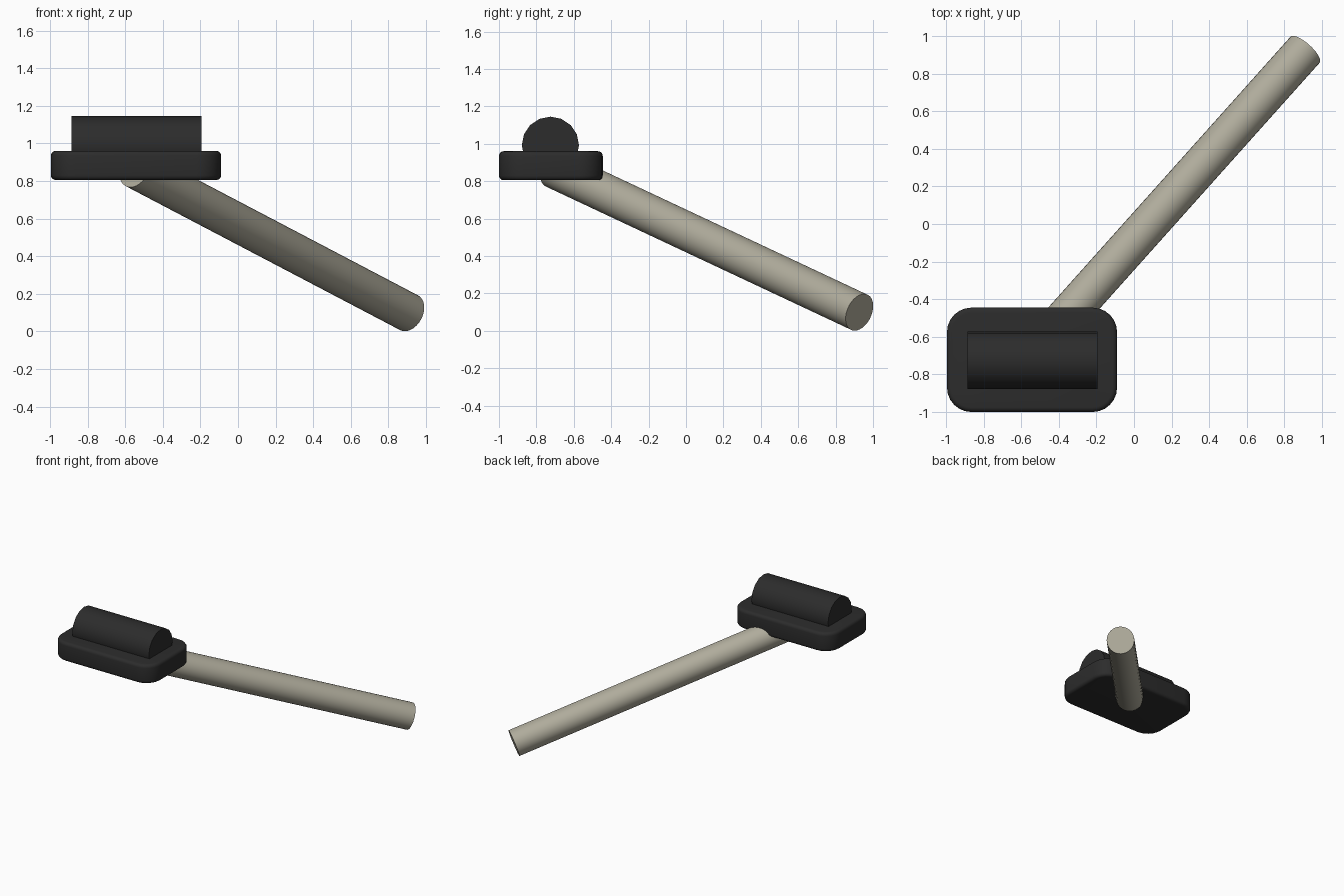
import bpy
import bmesh
import math
from mathutils import Vector

cube = bpy.data.objects.get("Cube")
if cube:
    bpy.data.objects.remove(cube, do_unlink=True)


def make_material(name, rgb):
    mat = bpy.data.materials.new(name)
    mat.use_nodes = True
    colour = (*rgb, 1.0)
    mat.diffuse_color = colour
    mat.node_tree.nodes["Principled BSDF"].inputs["Base Color"].default_value = colour
    return mat


def finish(obj, name, mat):
    obj.name = name
    obj.data.materials.append(mat)
    bpy.ops.object.select_all(action="DESELECT")
    obj.select_set(True)
    bpy.context.view_layer.objects.active = obj
    bpy.ops.object.shade_smooth_by_angle(angle=math.radians(35))


def rod(name, start, end, radius, sides, mat):
    """Capped cylinder running between two points."""
    start, end = Vector(start), Vector(end)
    axis = end - start
    bpy.ops.mesh.primitive_cylinder_add(
        vertices=sides, radius=radius, depth=axis.length,
        location=(start + end) / 2,
        rotation=axis.to_track_quat("Z", "Y").to_euler())
    finish(bpy.context.object, name, mat)


def rounded_block(name, low, high, corner, rim, mat):
    """Box with wide upright corners and a narrow rounded rim."""
    low, high = Vector(low), Vector(high)
    size = high - low
    bm = bmesh.new()
    bmesh.ops.create_cube(bm, size=1)
    bmesh.ops.scale(bm, vec=size, verts=bm.verts)
    upright = [e for e in bm.edges
               if abs(e.verts[0].co.z - e.verts[1].co.z) > size.z / 2]
    bmesh.ops.bevel(bm, geom=upright, offset=corner, segments=6,
                    profile=0.5, affect="EDGES")
    rims = [e for e in bm.edges
            if abs(e.verts[0].co.z - e.verts[1].co.z) < size.z / 2]
    bmesh.ops.bevel(bm, geom=rims, offset=rim, segments=4,
                    profile=0.5, affect="EDGES")
    mesh = bpy.data.meshes.new(name)
    bm.to_mesh(mesh)
    bm.free()
    obj = bpy.data.objects.new(name, mesh)
    obj.location = (low + high) / 2
    bpy.context.collection.objects.link(obj)
    finish(obj, name, mat)


black = make_material("matte black", (0.025, 0.025, 0.025))
beige = make_material("warm grey beige", (0.43, 0.41, 0.33))

# Slanted round handle
rod("handle", (-0.55, -0.705, 0.865), (0.91, 0.927, 0.099), 0.104, 32, beige)

# Head: rounded base block with a half-sunk roller on top
rounded_block("head_base", (-0.995, -1.0, 0.805), (-0.09, -0.445, 0.96),
              0.13, 0.025, black)
rod("head_roller", (-0.887, -0.725, 0.992), (-0.193, -0.725, 0.992),
    0.153, 16, black)
